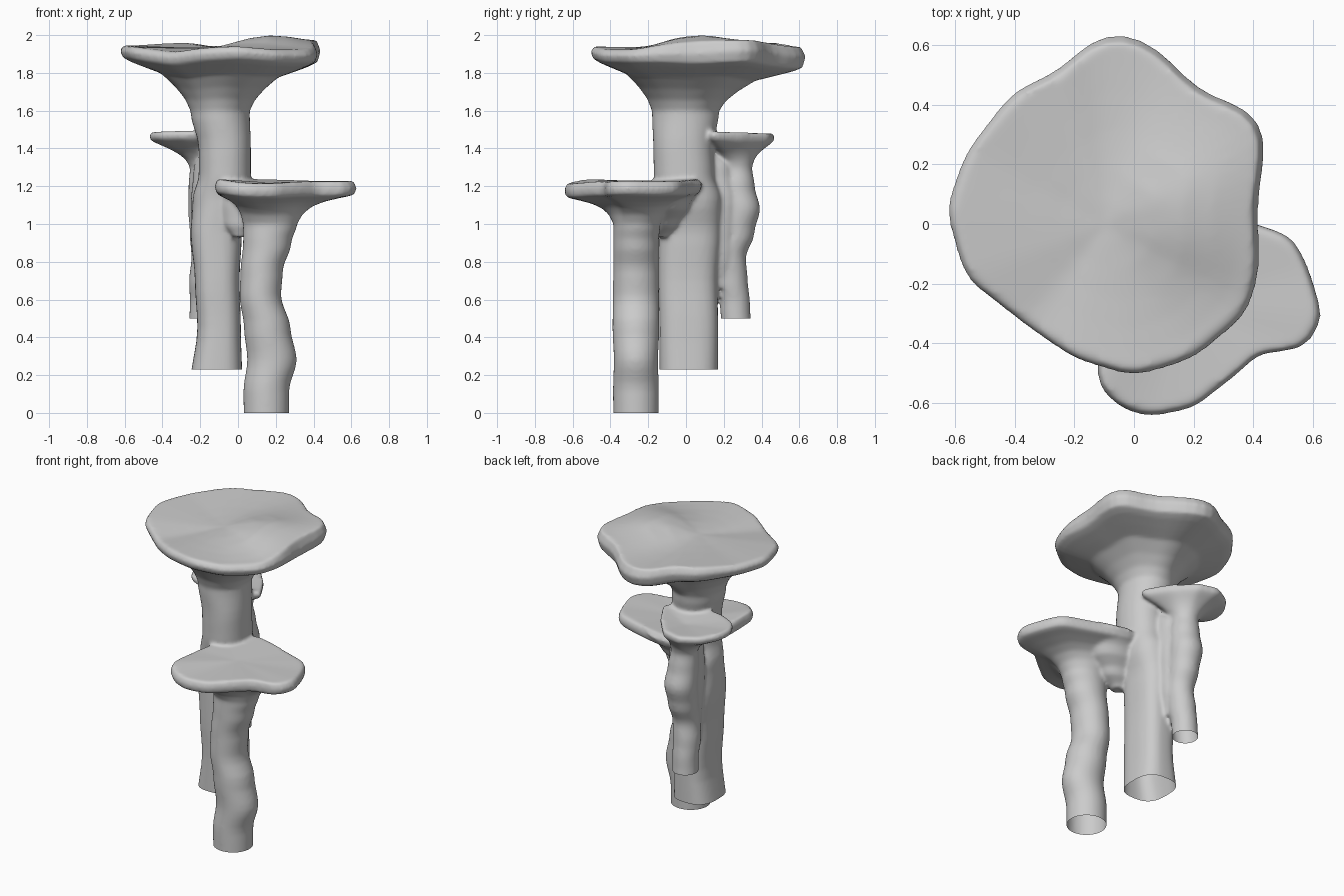
import bpy, bmesh, math
from mathutils import Vector

if "Cube" in bpy.data.objects:
    bpy.data.objects.remove(bpy.data.objects["Cube"])

N = 64
ANGLES = [math.tau * i / N for i in range(N)]
bm = bmesh.new()


def rim_at(outline, c, a):
    """Rim point at angle a around centre c."""
    pts = sorted((math.atan2(y - c[1], x - c[0]) % math.tau,
                  math.hypot(x - c[0], y - c[1]), z) for x, y, z in outline)
    pts = [(pts[-1][0] - math.tau, *pts[-1][1:])] + pts + [(pts[0][0] + math.tau, *pts[0][1:])]
    for p, q in zip(pts, pts[1:]):
        if p[0] <= a <= q[0]:
            f = (a - p[0]) / (q[0] - p[0] + 1e-9)
            P, Q = (Vector((c[0] + s[1] * math.cos(s[0]), c[1] + s[1] * math.sin(s[0]), s[2])) for s in (p, q))
            return P.lerp(Q, f)


def ellipse(z, cx, cy, rx, ry, power=1.0):
    """Ring; power below 1 makes it squarer."""
    def s(v):
        return math.copysign(abs(v) ** power, v)
    return [Vector((cx + rx * s(math.cos(a)), cy + ry * s(math.sin(a)), z)) for a in ANGLES]


def loft(rings):
    """Closed skin through rings, capped at both ends."""
    vs = [[bm.verts.new(p) for p in r] for r in rings]
    for a, b in zip(vs, vs[1:]):
        for i in range(N):
            j = (i + 1) % N
            bm.faces.new((a[i], a[j], b[j], b[i]))
    bm.faces.new(vs[0][::-1])
    bm.faces.new(vs[-1])


def stem_rings(stem):
    """Smoothly interpolated stem rings."""
    rings = []
    for s, t in zip(stem, stem[1:]):
        for k in range(4):
            g = k / 4
            f = g * g * (3 - 2 * g)
            rings.append(ellipse(*[u + (v - u) * (f if i else g) for i, (u, v) in enumerate(zip(s, t))]))
    return rings + [ellipse(*stem[-1])]


def mushroom(stem, outline, thick, flare, top_z, extra=0.0, bump=None):
    rings = stem_rings(stem)
    neck = rings[-1]
    cx, cy = stem[-1][1:3]
    rim = [rim_at(outline, (cx, cy), a) for a in ANGLES]
    rim = [(rim[i - 1] + rim[i] * 2 + rim[(i + 1) % N]) / 4 for i in range(N)]
    # the back-right rim may be fatter
    half = [thick / 2 + extra / 2 * max(0, math.cos(a - math.radians(60))) for a in ANGLES]
    # flaring underside
    for t, h in flare:
        ring = []
        for n, r, w in zip(neck, rim, half):
            p = n.lerp(r, t)
            p.z = n.z + (r.z - w - n.z) * h
            ring.append(p)
        rings.append(ring)
    rings.append(rim)
    # top surface
    mid = Vector((cx, cy, top_z))
    for t in (0.96, 0.85, 0.7, 0.5, 0.3, 0.12, 0.02):
        ring = []
        for r, w in zip(rim, half):
            p = mid.lerp(Vector((r.x, r.y, r.z + w)), t)
            if bump:
                d2 = (p.x - bump[0]) ** 2 + (p.y - bump[1]) ** 2
                p.z += bump[2] * math.exp(-d2 / bump[3] ** 2)
            ring.append(p)
        rings.append(ring)
    loft(rings)


# tall mushroom
mushroom(
    [(0.15, -.115, .015, .138, .155, .72), (.45, -.1, .015, .115, .155, .72), (.7, -.11, .01, .118, .156, .72),
     (.95, -.115, .02, .135, .165, .75), (1.13, -.09, .02, .15, .17, .85), (1.26, -.07, -.01, .138, .16, .9),
     (1.4, -.07, -.015, .138, .158, .9), (1.6, -.095, -.002, .157, .178, 1)],
    [(-.635, .05, 1.92), (-.57, .24, 1.92), (-.41, .445, 1.92), (-.25, .52, 1.915), (-.15, .615, 1.89),
     (-.05, .65, 1.885), (.07, .6, 1.885), (.22, .45, 1.905), (.41, .375, 1.92), (.445, .28, 1.92),
     (.415, .05, 1.90), (.425, -.15, 1.90), (.385, -.3, 1.89), (.2, -.455, 1.895), (0, -.515, 1.915),
     (-.2, -.455, 1.905), (-.36, -.345, 1.88), (-.57, -.18, 1.91)],
    .055, [(.08, .22), (.22, .44), (.42, .68), (.65, .79), (.85, .89), (.96, .97)],
    1.925, .055, (.17, .03, .06, .23))

# front mushroom
mushroom(
    [(-.08, .15, -.265, .119, .119), (.12, .15, -.265, .121, .121), (.28, .18, -.265, .131, .117),
     (.45, .155, -.265, .123, .124), (.62, .118, -.265, .11, .122), (.75, .125, -.265, .112, .12),
     (.9, .155, -.265, .128, .12), (1.0, .17, -.26, .143, .124)],
    [(-.125, -.54, 1.205), (-.05, -.62, 1.19), (.05, -.65, 1.18), (.2, -.62, 1.18), (.34, -.51, 1.19),
     (.43, -.43, 1.19), (.57, -.425, 1.19), (.64, -.32, 1.195), (.59, -.15, 1.19), (.535, -.04, 1.195),
     (.4, .005, 1.195), (.25, .05, 1.2), (.08, .09, 1.205), (-.06, -.05, 1.2), (-.115, -.3, 1.195)],
    .07, [(.1, .34), (.25, .58), (.45, .74), (.7, .86), (.9, .94), (.97, 1)],
    1.22)

# small back mushroom
mushroom(
    [(.42, -.182, .268, .08, .079), (.58, -.178, .26, .077, .079), (.7, -.175, .24, .084, .087),
     (.82, -.165, .23, .082, .087), (.95, -.165, .265, .09, .097), (1.08, -.165, .29, .099, .102),
     (1.2, -.17, .27, .092, .094), (1.3, -.175, .265, .08, .085)],
    [(-.475, .2, 1.465), (-.46, .3, 1.465), (-.39, .405, 1.46), (-.27, .475, 1.46), (-.14, .44, 1.46),
     (-.02, .3, 1.465), (.07, .14, 1.47), (-.1, .05, 1.475), (-.3, .055, 1.475), (-.43, .11, 1.47)],
    .045, [(.1, .28), (.28, .5), (.5, .68), (.8, .88), (.96, 1)],
    1.465)

# funnel web between front cap and tall stem
loft(stem_rings([(.93, .01, -.14, .04, .04), (1.0, .03, -.125, .11, .08), (1.1, .07, -.1, .17, .12),
                 (1.215, .11, -.06, .22, .15)]))
# web between tall stem and small stem
loft(stem_rings([(.66, -.155, .18, .06, .05), (.85, -.15, .19, .085, .075), (1.1, -.15, .19, .1, .1),
                 (1.3, -.15, .17, .085, .08), (1.38, -.14, .12, .06, .06)]))
bmesh.ops.recalc_face_normals(bm, faces=bm.faces)

mesh = bpy.data.meshes.new("mushroom_cluster")
bm.to_mesh(mesh)
bm.free()
obj = bpy.data.objects.new("mushroom_cluster", mesh)
bpy.context.collection.objects.link(obj)

# fuse into one skin and soften
rm = obj.modifiers.new("fuse", 'REMESH')
rm.mode = 'VOXEL'
rm.voxel_size = 0.011
sm = obj.modifiers.new("soften", 'SMOOTH')
sm.factor = 0.5
sm.iterations = 8
dg = bpy.context.evaluated_depsgraph_get()
dg.update()
fused = bpy.data.meshes.new_from_object(obj.evaluated_get(dg))
obj.modifiers.clear()
obj.data = fused

# cut the stem bottoms open at their own heights
bm = bmesh.new()
bm.from_mesh(fused)
cuts = [(0.0, lambda p: p.z < .08),
        (.23, lambda p: p.z < .3 and p.y > -.16 and p.x < .028),
        (.5, lambda p: p.z < .56 and p.y > .178)]
for z, inside in cuts:
    faces = [f for f in bm.faces if inside(f.calc_center_median())]
    geom = set(faces)
    for f in faces:
        geom.update(f.edges)
        geom.update(f.verts)
    bmesh.ops.bisect_plane(bm, geom=list(geom), plane_co=(0, 0, z), plane_no=(0, 0, -1), clear_outer=True)
for f in bm.faces:
    f.smooth = True
bm.to_mesh(fused)
bm.free()
